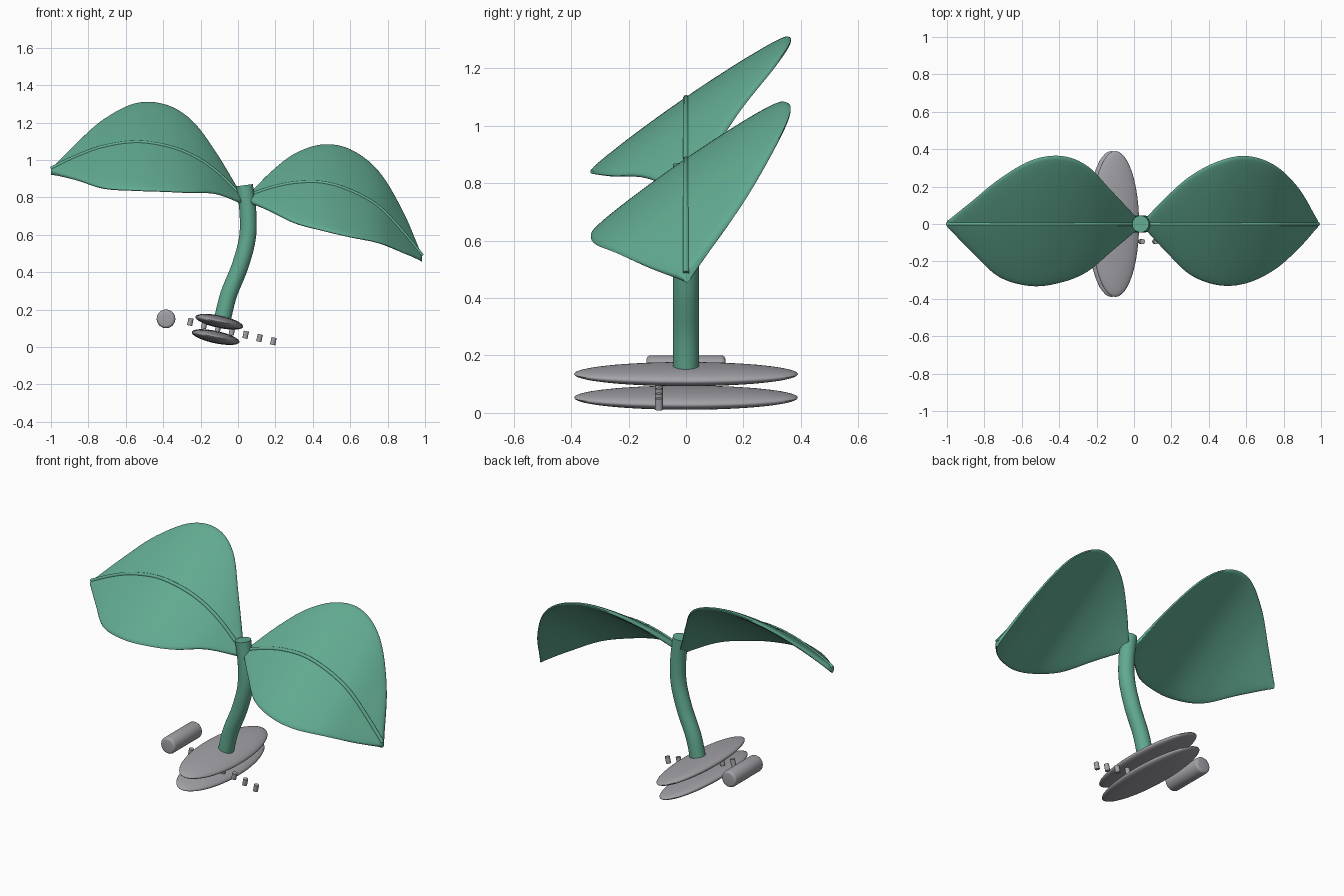
import bpy, bmesh, math
from mathutils import Vector, Matrix

if "Cube" in bpy.data.objects:
    bpy.data.objects.remove(bpy.data.objects["Cube"])


def material(name, rgb):
    m = bpy.data.materials.new(name)
    m.diffuse_color = (*rgb, 1)
    m.use_nodes = True
    m.node_tree.nodes["Principled BSDF"].inputs["Base Color"].default_value = m.diffuse_color
    return m


GREEN = material("leaf green", (0.12, 0.40, 0.28))
GREY = material("stone grey", (0.36, 0.36, 0.39))


def finish(name, bm, mat, angle=50):
    bmesh.ops.recalc_face_normals(bm, faces=bm.faces)
    mesh = bpy.data.meshes.new(name)
    bm.to_mesh(mesh)
    bm.free()
    mesh.materials.append(mat)
    ob = bpy.data.objects.new(name, mesh)
    bpy.context.collection.objects.link(ob)
    bpy.ops.object.select_all(action='DESELECT')
    ob.select_set(True)
    bpy.context.view_layer.objects.active = ob
    bpy.ops.object.shade_smooth_by_angle(angle=math.radians(angle))
    return ob


def smooth_rows(rows, steps):
    """Catmull-Rom interpolation through rows of any width."""
    pts = [Vector(r) for r in rows]
    pts = [2 * pts[0] - pts[1]] + pts + [2 * pts[-1] - pts[-2]]
    out = []
    for i in range(1, len(pts) - 2):
        a, b, c, d = pts[i - 1:i + 3]
        for s in range(steps):
            t = s / steps
            out.append(0.5 * (2 * b + (c - a) * t + (2 * a - 5 * b + 4 * c - d) * t * t
                              + (3 * b - a - 3 * c + d) * t ** 3))
    return out + [pts[-2]]


def loft(name, rings, mat):
    bm = bmesh.new()
    loops = [[bm.verts.new(p) for p in ring] for ring in rings]
    n = len(loops[0])
    for a, b in zip(loops, loops[1:]):
        for i in range(n):
            j = (i + 1) % n
            bm.faces.new((a[i], a[j], b[j], b[i]))
    bm.faces.new(loops[0])
    bm.faces.new(loops[-1])
    return finish(name, bm, mat)


def tube(name, path, radius, mat, sides):
    """Round tube along an (x, z) path in the y = 0 plane."""
    rings = []
    for i, p in enumerate(path):
        d = (path[min(i + 1, len(path) - 1)] - path[max(i - 1, 0)]).normalized()
        ring = []
        for k in range(sides):
            a = 2 * math.pi * k / sides
            u = radius * math.cos(a)
            ring.append((p[0] - d[1] * u, radius * math.sin(a), p[1] + d[0] * u))
        rings.append(ring)
    return loft(name, rings, mat)


def leaf(name, rows, half_thick=0.017, sides=40):
    """Rows: x, midrib z, back edge y, front edge y."""
    rows = smooth_rows(rows, 6)
    rings = []
    for x, z, back, front in rows:
        mid, w = (back + front) / 2, (back - front) / 2
        ring = []
        for k in range(sides):
            a = 2 * math.pi * k / sides
            y = mid + w * math.cos(a)
            s = math.sin(a)
            off = half_thick * math.copysign(abs(s) ** 0.5, s)
            # blade leans up towards the back with a slight arch
            ring.append((x, y - 0.57 * off,
                         z - 0.026 + 0.69 * y - 0.12 * y * y + 0.82 * off))
        rings.append(ring)
    loft(name, rings, GREEN)
    tube(name + "_midrib", [Vector((r[0], r[1] - 0.01)) for r in rows], 0.011, GREEN, 10)


# two leaves with raised midribs
leaf("left_leaf", [
    (0.02, .815, .025, -.025), (-.12, .95, .175, -.145), (-.25, 1.035, .31, -.255),
    (-.39, 1.085, .364, -.313), (-.55, 1.105, .34, -.332), (-.72, 1.08, .24, -.283),
    (-.86, 1.03, .125, -.155), (-1, .963, .01, -.01)])
leaf("right_leaf", [
    (.06, .82, .025, -.025), (.17, .858, .14, -.145), (.30, .886, .255, -.27),
    (.45, .888, .335, -.327), (.60, .845, .364, -.317), (.75, .76, .315, -.245),
    (.88, .625, .19, -.13), (.985, .497, .01, -.01)])

# curved stem
stem_path = smooth_rows([(-.085, .14), (-.05, .28), (.01, .43), (.05, .58),
                         (.053, .72), (.035, .865)], 6)
tube("stem", stem_path, 0.045, GREEN, 32)

# tilted lens-shaped base discs
TILT = math.radians(12)
for name, x, z in (("upper_base_disc", -.10, .135), ("lower_base_disc", -.12, .053)):
    bm = bmesh.new()
    bmesh.ops.create_uvsphere(bm, u_segments=48, v_segments=24, radius=1)
    bm.transform(Matrix.Translation((x, 0, z)) @ Matrix.Rotation(TILT, 4, 'Y')
                 @ Matrix.Diagonal((.13, .39, .033, 1)))
    finish(name, bm, GREY)

# rounded roller beside the base
bm = bmesh.new()
bmesh.ops.create_cone(bm, cap_ends=True, segments=32, radius1=.05, radius2=.05, depth=.275)
rims = [e for e in bm.edges if abs(e.verts[0].co.z - e.verts[1].co.z) < 1e-5]
bmesh.ops.bevel(bm, geom=rims, offset=.015, segments=4, profile=.5, affect='EDGES')
bm.transform(Matrix.Translation((-.385, 0, .15)) @ Matrix.Rotation(math.pi / 2, 4, 'X'))
finish("roller", bm, GREY)

# row of small pegs
for i in range(7):
    bm = bmesh.new()
    bmesh.ops.create_cone(bm, cap_ends=True, segments=16, radius1=.014, radius2=.014, depth=.04)
    bm.transform(Matrix.Translation((-.255 + .074 * i, -.094, .134 - .0172 * i))
                 @ Matrix.Rotation(TILT, 4, 'Y'))
    finish(f"peg_{i + 1}", bm, GREY)
